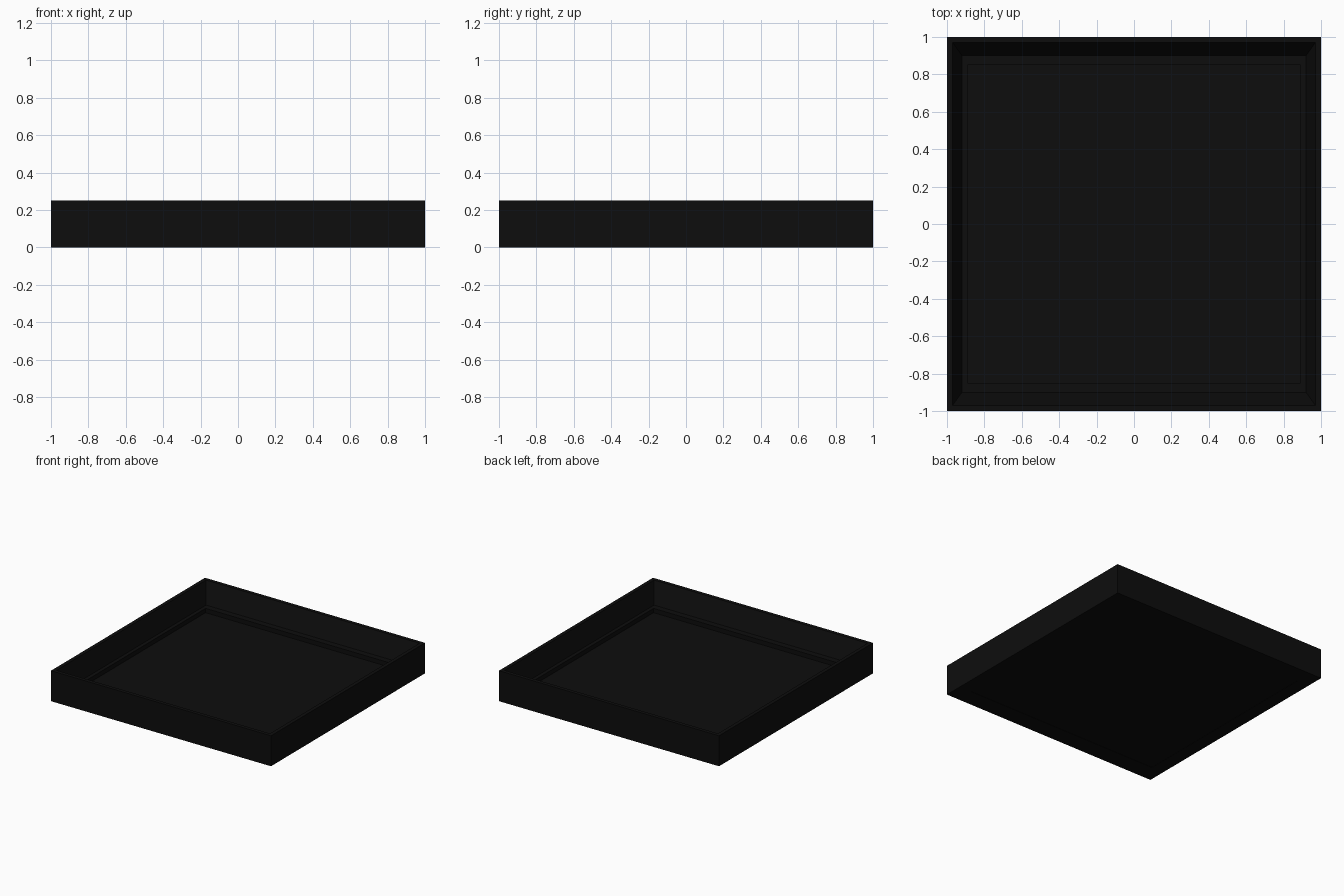
import bpy, bmesh

if "Cube" in bpy.data.objects:
    bpy.data.objects.remove(bpy.data.objects["Cube"])

black = bpy.data.materials.new("matte black")
black.diffuse_color = (0.004, 0.004, 0.004, 1)
black.use_nodes = True
black.node_tree.nodes["Principled BSDF"].inputs["Base Color"].default_value = black.diffuse_color


def make_object(name, bm):
    bmesh.ops.recalc_face_normals(bm, faces=bm.faces)
    mesh = bpy.data.meshes.new(name)
    bm.to_mesh(mesh)
    bm.free()
    mesh.materials.append(black)
    obj = bpy.data.objects.new(name, mesh)
    bpy.context.collection.objects.link(obj)
    return obj


def frame(name, profile):
    """Sweep a closed (x inset, y inset, z) profile round the square with mitred corners."""
    bm = bmesh.new()
    corners = [(-1, -1), (1, -1), (1, 1), (-1, 1)]
    rings = [[bm.verts.new((sx * (1 - ix), sy * (1 - iy), z)) for ix, iy, z in profile]
             for sx, sy in corners]
    n = len(profile)
    for c in range(4):
        a, b = rings[c], rings[(c + 1) % 4]
        for i in range(n):
            j = (i + 1) % n
            bm.faces.new((a[i], b[i], b[j], a[j]))
    return make_object(name, bm)


def slab(name, hx, hy, z0, z1):
    bm = bmesh.new()
    bmesh.ops.create_cube(bm, size=1)
    for v in bm.verts:
        v.co = (v.co.x * 2 * hx, v.co.y * 2 * hy, z0 if v.co.z < 0 else z1)
    return make_object(name, bm)


# Mitred rim: thin flat top, steep inner wall, small ledge at its foot
frame("tray_rim", [(0, 0, 0), (0, 0, 0.25), (0.03, 0.03, 0.25), (0.08, 0.10, 0.085),
                   (0.11, 0.15, 0.085), (0.11, 0.15, 0)])

# Floor panel set just below the ledge
slab("tray_floor", 0.90, 0.86, 0.002, 0.05)
